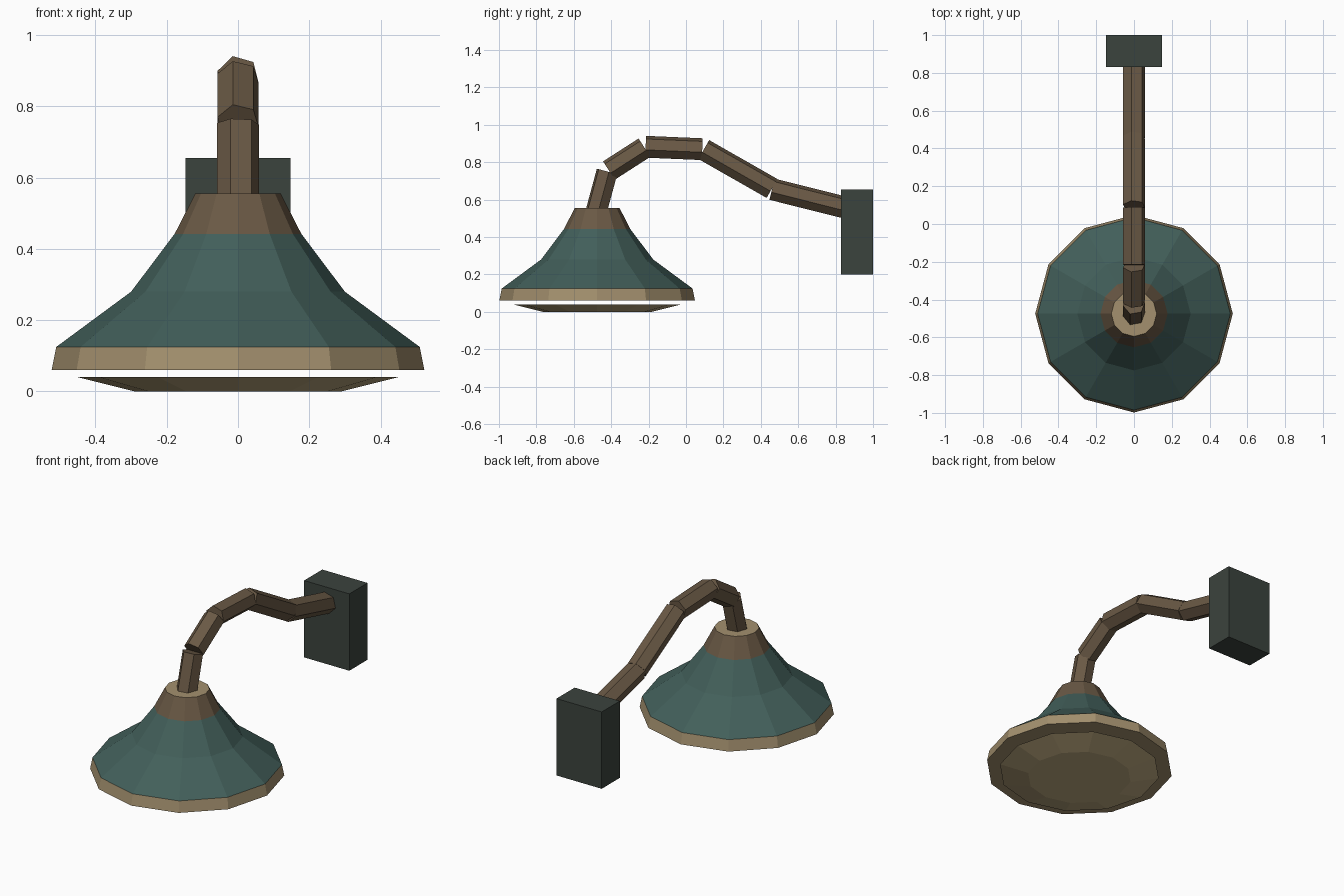
import bpy, bmesh, math
from mathutils import Vector

if "Cube" in bpy.data.objects:
    bpy.data.objects.remove(bpy.data.objects["Cube"], do_unlink=True)


def material(name, rgb):
    lin = [((c / 255 + 0.055) / 1.055) ** 2.4 for c in rgb] + [1.0]
    m = bpy.data.materials.new(name)
    m.use_nodes = True
    m.diffuse_color = lin
    m.node_tree.nodes["Principled BSDF"].inputs["Base Color"].default_value = lin
    return m


TEAL = material("teal enamel", (66, 95, 90))
TAN = material("tan trim", (163, 144, 110))
BROWN = material("brown metal", (106, 89, 69))
SLATE = material("dark slate", (59, 67, 61))
CREAM = material("warm cream glass", (190, 170, 128))


def loft(name, rings, mats, bands, caps):
    """Join equal rings of points; bands and caps pick the material slots."""
    bm = bmesh.new()
    loops = [[bm.verts.new(p) for p in ring] for ring in rings]
    n = len(loops[0])
    for low, high, slot in zip(loops, loops[1:], bands):
        for i in range(n):
            j = (i + 1) % n
            bm.faces.new((low[i], low[j], high[j], high[i])).material_index = slot
    bm.faces.new(loops[0][::-1]).material_index = caps[0]
    bm.faces.new(loops[-1]).material_index = caps[1]
    bmesh.ops.recalc_face_normals(bm, faces=bm.faces)
    mesh = bpy.data.meshes.new(name)
    bm.to_mesh(mesh)
    bm.free()
    for m in mats:
        mesh.materials.append(m)
    obj = bpy.data.objects.new(name, mesh)
    bpy.context.collection.objects.link(obj)
    return obj


def circle(centre, u, v, radius, sides, start=0.0):
    return [centre + radius * (math.cos(a) * u + math.sin(a) * v)
            for a in (start + math.tau * i / sides for i in range(sides))]


X, Y = Vector((1, 0, 0)), Vector((0, 1, 0))
SHADE_Y = -0.475


def turned(profile):
    return [circle(Vector((0, SHADE_Y, z)), X, Y, r, 12) for r, z in profile]


# Bell shade: trim rim, enamel flare, metal collar, trim cap
loft("lamp_shade",
     turned([(0.523, 0.06), (0.51, 0.125), (0.30, 0.28), (0.178, 0.442), (0.12, 0.555)]),
     [TAN, TEAL, BROWN], bands=(0, 1, 1, 2), caps=(0, 0))

# Shallow lens floating just under the rim
loft("lens", turned([(0.29, 0.0), (0.45, 0.04)]), [CREAM], bands=(0,), caps=(0, 0))

# Bent arm made of straight hexagonal tubes: start (y, z), end (y, z), twist
sections = [
    ((-0.49, 0.50), (-0.422, 0.751), 110),
    ((-0.412, 0.756), (-0.222, 0.878), 104),
    ((-0.216, 0.883), (0.087, 0.87), 104),
    ((0.095, 0.868), (0.46, 0.66), 104),
    ((0.46, 0.656), (0.85, 0.558), 104),
]
for k, (a, b, twist) in enumerate(sections, 1):
    start, end = Vector((0, *a)), Vector((0, *b))
    d = (end - start).normalized()
    up = Vector((0, -d.z, d.y))
    loft(f"arm_section_{k}",
         [circle(p, X, up, 0.06, 6, math.radians(twist)) for p in (start, end)],
         [BROWN], bands=(0,), caps=(0, 0))

# Wall mounting block
bpy.ops.mesh.primitive_cube_add(size=1, location=(0, 0.915, 0.4275))
block = bpy.context.object
block.name = "wall_mount"
block.scale = (0.296, 0.17, 0.455)
block.data.materials.append(SLATE)
